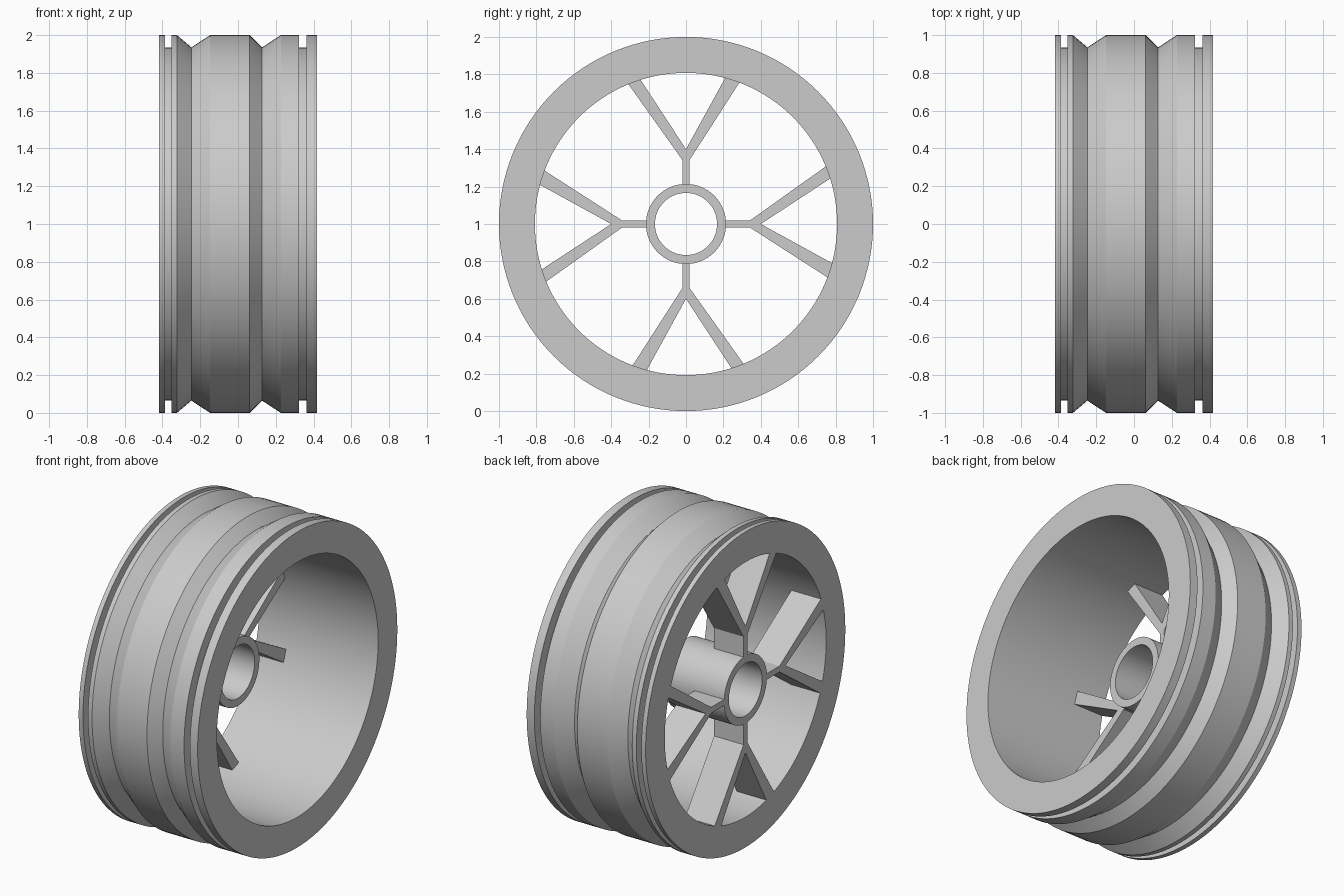
import bpy, bmesh, math
from mathutils import Matrix, Vector

cube = bpy.data.objects.get("Cube")
if cube:
    bpy.data.objects.remove(cube, do_unlink=True)

SEGMENTS = 128
CENTRE = Matrix.Translation((0, 0, 1))
BACK = -0.417    # spoked end
FRONT = 0.417    # open end
INNER = 0.808
VALLEY = 0.935

grey = bpy.data.materials.new("plain_grey")
grey.use_nodes = True
colour = (0.6, 0.6, 0.6, 1)
grey.diffuse_color = colour
grey.node_tree.nodes["Principled BSDF"].inputs["Base Color"].default_value = colour


def finish(name, bm, smooth):
    bmesh.ops.recalc_face_normals(bm, faces=bm.faces)
    mesh = bpy.data.meshes.new(name)
    bm.to_mesh(mesh)
    bm.free()
    mesh.materials.append(grey)
    obj = bpy.data.objects.new(name, mesh)
    bpy.context.collection.objects.link(obj)
    if smooth:
        bpy.ops.object.select_all(action="DESELECT")
        obj.select_set(True)
        bpy.context.view_layer.objects.active = obj
        bpy.ops.object.shade_smooth_by_angle(angle=math.radians(30))
    return obj


def lathe(name, profile):
    """Revolve a closed (x, radius) profile about the axle."""
    bm = bmesh.new()
    verts = [bm.verts.new((x, 0, r)) for x, r in profile]
    edges = [bm.edges.new((verts[i - 1], verts[i])) for i in range(len(verts))]
    bmesh.ops.spin(bm, geom=verts + edges, cent=(0, 0, 0), axis=(1, 0, 0),
                   angle=math.tau, steps=SEGMENTS, use_merge=True)
    bmesh.ops.remove_doubles(bm, verts=bm.verts, dist=0.0001)
    bm.transform(CENTRE)
    return finish(name, bm, True)


# Rim: two square grooves near the ends and two V grooves between them
lathe("rim", [
    (BACK, INNER), (BACK, 1), (-0.387, 1), (-0.387, VALLEY),
    (-0.352, VALLEY), (-0.352, 1), (-0.323, 1), (-0.247, VALLEY),
    (-0.148, 1), (0.062, 1), (0.127, VALLEY), (0.227, 1),
    (0.322, 1), (0.322, VALLEY), (0.363, VALLEY), (0.363, 1),
    (FRONT, 1), (FRONT, INNER)])

# Hub tube, reaching from the spoked end to the middle
lathe("hub", [(BACK, 0.166), (BACK, 0.214), (0, 0.214), (0, 0.166)])

# Y-shaped spokes: one slightly lopsided outline, extruded and turned
OUTLINE = [(-0.019, 0.2), (0.019, 0.2), (0.019, 0.342), (0.288, 0.76),
           (0.209, 0.78), (0, 0.4), (-0.248, 0.779), (-0.312, 0.753),
           (-0.019, 0.342)]
for i, side in enumerate(("top", "rear", "bottom", "front")):
    bm = bmesh.new()
    face = bm.faces.new([bm.verts.new((BACK, y, z)) for y, z in OUTLINE])
    grown = bmesh.ops.extrude_face_region(bm, geom=[face])["geom"]
    moved = [v for v in grown if isinstance(v, bmesh.types.BMVert)]
    bmesh.ops.translate(bm, verts=moved, vec=Vector((0.207, 0, 0)))
    bm.transform(CENTRE @ Matrix.Rotation(-i * math.pi / 2, 4, "X"))
    finish(side + "_spoke", bm, False)
